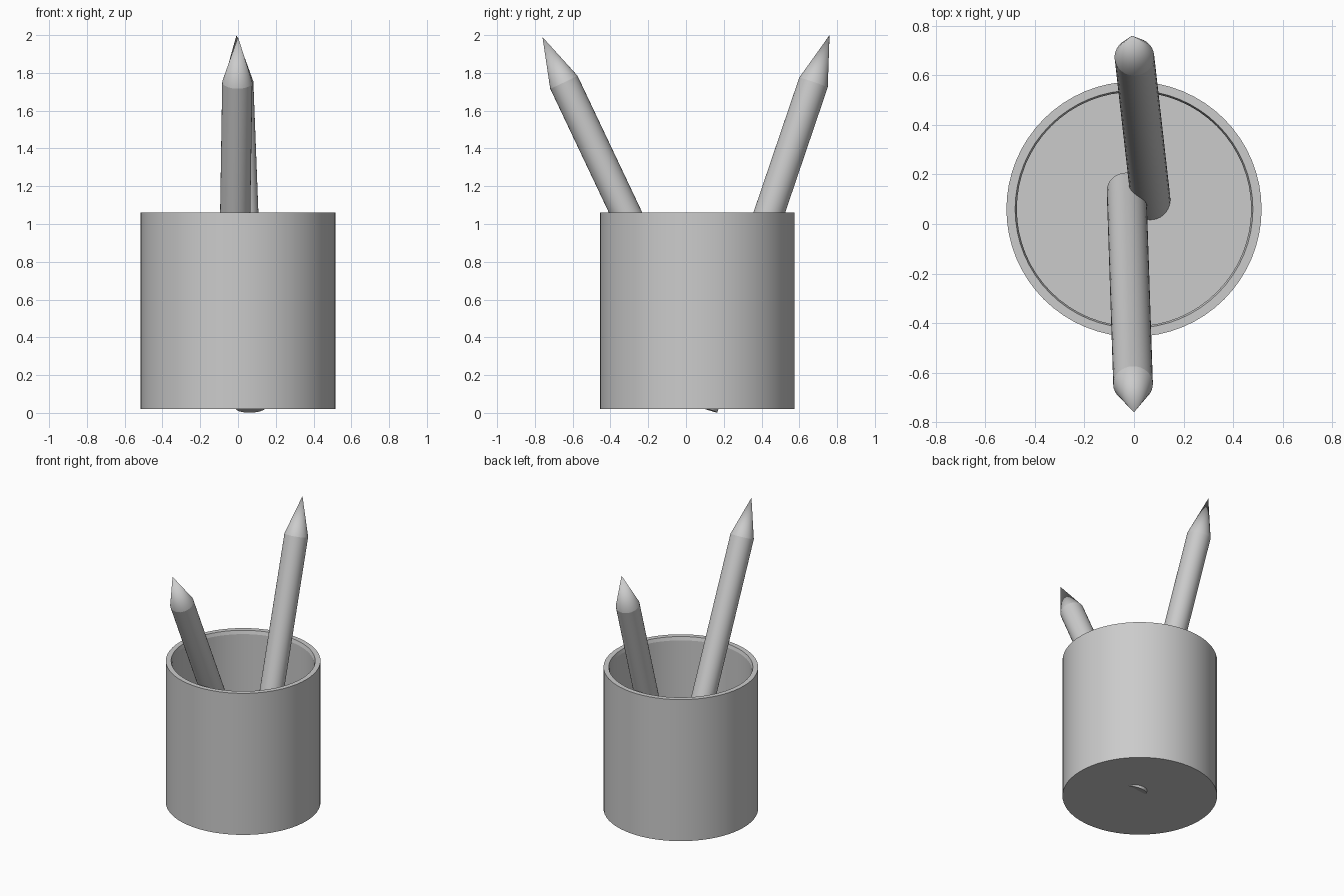
import bpy, bmesh, math
from mathutils import Vector

if "Cube" in bpy.data.objects:
    bpy.data.objects.remove(bpy.data.objects["Cube"])


def lathe(name, profile, sides, smooth_deg):
    """Revolve (radius, z) points around z; radius 0 makes a pole."""
    bm = bmesh.new()
    rings = []
    for r, z in profile:
        if r == 0:
            rings.append([bm.verts.new((0, 0, z))] * sides)
        else:
            rings.append([bm.verts.new((r * math.cos(2 * math.pi * i / sides),
                                        r * math.sin(2 * math.pi * i / sides), z))
                          for i in range(sides)])
    for a, b in zip(rings, rings[1:]):
        for i in range(sides):
            j = (i + 1) % sides
            quad = list(dict.fromkeys((a[i], a[j], b[j], b[i])))
            bm.faces.new(quad)
    bmesh.ops.recalc_face_normals(bm, faces=bm.faces)
    mesh = bpy.data.meshes.new(name)
    bm.to_mesh(mesh)
    bm.free()
    obj = bpy.data.objects.new(name, mesh)
    bpy.context.collection.objects.link(obj)
    bpy.ops.object.select_all(action='DESELECT')
    obj.select_set(True)
    bpy.context.view_layer.objects.active = obj
    bpy.ops.object.shade_smooth_by_angle(angle=math.radians(smooth_deg))
    return obj


def pencil(name, bottom, tip, radius=0.08, cone=0.265):
    """Round pencil with a sharpened point, leaning from bottom to tip."""
    axis = Vector(tip) - Vector(bottom)
    length = axis.length
    obj = lathe(name, [(0, 0), (radius, 0), (radius, length - cone), (0, length)], 32, 15)
    obj.location = bottom
    obj.rotation_mode = 'QUATERNION'
    obj.rotation_quaternion = axis.to_track_quat('Z', 'Y')
    return obj


# Open cup with a thin wall and a small lip inside the rim
cup = lathe("cup", [(0, 0.02), (0.515, 0.02), (0.515, 1.06), (0.48, 1.06),
                    (0.473, 1.035), (0.473, 0.06), (0, 0.06)], 64, 15)
cup.location = (0, 0.06, 0)

# Two crossed pencils; the back one just pokes through the base
pencil("front_pencil", (-0.03, 0.135, 0.10), (0, -0.76, 1.99))
pencil("back_pencil", (0.068, 0.09, 0.027), (-0.008, 0.76, 2.0))
